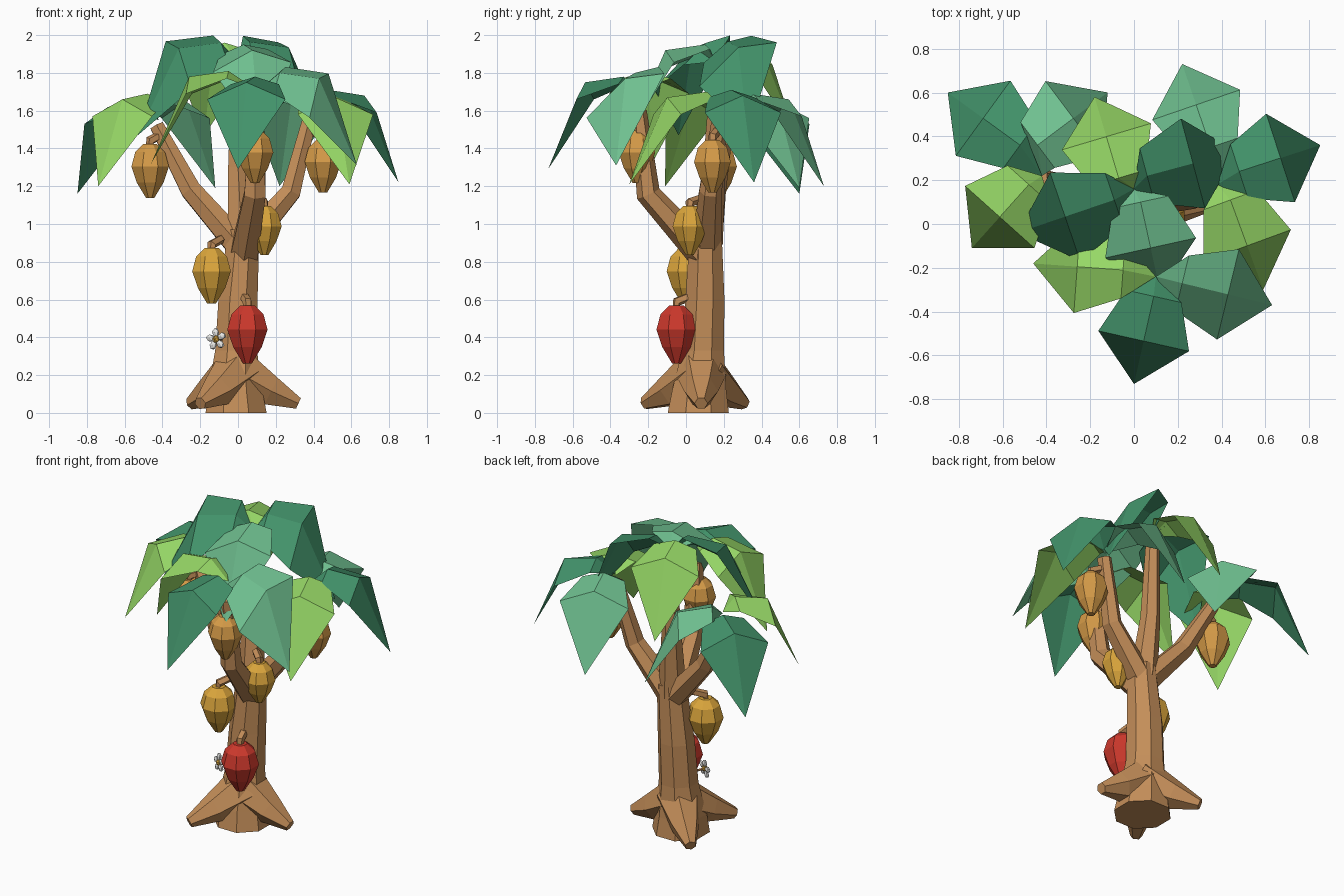
import bpy, bmesh, math
from mathutils import Vector, Matrix

if "Cube" in bpy.data.objects:
    bpy.data.objects.remove(bpy.data.objects["Cube"])


def material(name, rgb):
    m = bpy.data.materials.new(name)
    m.use_nodes = True
    m.diffuse_color = (*rgb, 1)
    m.node_tree.nodes["Principled BSDF"].inputs["Base Color"].default_value = (*rgb, 1)
    return m


bark = material("bark brown", (0.55, 0.27, 0.10))
deep = material("deep green", (0.055, 0.29, 0.145))
sea = material("sea green", (0.16, 0.53, 0.28))
lime = material("lime green", (0.31, 0.69, 0.135))
red = material("ripe red", (0.61, 0.04, 0.025))
gold = material("golden yellow", (0.71, 0.38, 0.045))
amber = material("amber", (0.67, 0.33, 0.065))
white = material("petal white", (0.82, 0.82, 0.80))


def finish(name, bm, mat):
    bmesh.ops.recalc_face_normals(bm, faces=bm.faces)
    mesh = bpy.data.meshes.new(name)
    bm.to_mesh(mesh)
    bm.free()
    mesh.materials.append(mat)
    ob = bpy.data.objects.new(name, mesh)
    bpy.context.collection.objects.link(ob)
    return ob


def tube(name, pts, sides, mat, upright=False):
    """Tapered faceted tube through (x, y, z, radius) points."""
    bm = bmesh.new()
    rings = []
    for i, p in enumerate(pts):
        a, b = pts[max(i - 1, 0)], pts[min(i + 1, len(pts) - 1)]
        axis = Vector((0, 0, 1)) if upright else Vector(b[:3]) - Vector(a[:3])
        turn = Vector((0, 0, 1)).rotation_difference(axis)
        ring = []
        for k in range(sides):
            t = math.tau * (k + 0.5) / sides
            off = Vector((math.cos(t), math.sin(t), 0)) * p[3]
            ring.append(bm.verts.new(Vector(p[:3]) + turn @ off))
        rings.append(ring)
    for low, high in zip(rings, rings[1:]):
        for k in range(sides):
            j = (k + 1) % sides
            bm.faces.new((low[k], low[j], high[j], high[k]))
    bm.faces.new(rings[0][::-1])
    bm.faces.new(rings[-1])
    return finish(name, bm, mat)


# Trunk
tube("trunk", [(-0.01, 0.065, 0, 0.175), (-0.015, 0.07, 0.12, 0.155), (-0.01, 0.09, 0.33, 0.12),
               (0, 0.1, 0.6, 0.112), (0.03, 0.105, 0.97, 0.09)], 8, bark, True)

# Three spreading roots
for i, (x, y) in enumerate([(0.32, 0.08), (-0.25, 0.31), (-0.2, -0.22)]):
    tube(f"root_{i + 1}", [(0, 0.08, 0.215, 0.14), (x * 0.55, 0.08 + (y - 0.08) * 0.55, 0.115, 0.09),
                           (x, y, 0.05, 0.035)], 6, bark)

# Branches
branches = {
    "right_branch": [(0.02, 0.11, 0.87, 0.08), (-0.25, 0.15, 1.18, 0.062), (-0.43, 0.21, 1.52, 0.042)],
    "front_branch": [(0.03, 0.1, 0.83, 0.085), (0.09, -0.2, 1.16, 0.065), (0.1, -0.25, 1.6, 0.042)],
    "left_branch": [(0.03, 0.11, 0.88, 0.08), (0.28, 0.13, 1.17, 0.06), (0.38, 0.18, 1.56, 0.042)],
    "back_branch": [(0.02, 0.11, 0.9, 0.085), (0.0, 0.15, 1.3, 0.06), (0.0, 0.17, 1.78, 0.042)],
}
for name, pts in branches.items():
    tube(name, pts, 6, bark)

# Pods: centre, size, colour and the point where the stem joins the wood
pod_profile = [(-0.155, 0.025), (-0.07, 0.08), (0.02, 0.113), (0.1, 0.09), (0.145, 0.042)]
pods = [
    ((-0.465, 0.17, 1.285), 0.95, amber, (-0.41, 0.19, 1.47)),
    ((0.09, -0.26, 1.36), 0.93, amber, (0.1, -0.25, 1.56)),
    ((0.45, 0.14, 1.31), 0.93, amber, (0.37, 0.17, 1.5)),
    ((0.14, 0.02, 0.97), 0.87, gold, (0.08, 0.07, 1.13)),
    ((-0.14, 0.0, 0.73), 0.98, gold, (-0.09, 0.06, 0.92)),
    ((0.05, -0.05, 0.42), 1.02, red, (0.03, 0.03, 0.62)),
]
for i, ((x, y, z), s, mat, joint) in enumerate(pods):
    tube(f"pod_{i + 1}", [(x, y, z + h * s, r * s) for h, r in pod_profile], 8, mat, True)
    tube(f"pod_stem_{i + 1}", [(x, y, z + 0.13 * s, 0.022), (x, y, z + 0.165 * s, 0.026),
                               (*joint, 0.024)], 5, bark)


# Broad drooping leaves folded along the midrib and tapering back to the
# branch crown; roll lifts one side
def leaf(name, crown, base, tip, top, mat, roll=0.0):
    start = Vector((*base, top))
    out = Vector((tip[0] - base[0], tip[1] - base[1], 0))
    side = Vector((-out.y, out.x, 0)).normalized()
    bm = bmesh.new()

    def vert(r, w, z):
        return bm.verts.new(start + out * r + side * w + Vector((0, 0, z + w * roll)))

    root = bm.verts.new((*crown, top - 0.1))
    rib, mid, end = vert(0, 0, 0), vert(0.51, 0, -0.03), vert(1, 0, -0.49)
    for s in (1, -1):
        inner, corner = vert(0, 0.13 * s, -0.04), vert(0.51, 0.212 * s, -0.12)
        bm.faces.new((root, rib, inner))
        bm.faces.new((rib, mid, corner, inner))
        bm.faces.new((mid, end, corner))
    finish(name, bm, mat)


# Leaves grouped by the crown they grow from
crowns = {
    (-0.42, 0.22): [
        ((-0.52, 0.36), (-0.85, 0.6), 1.65, deep),
        ((-0.44, 0.36), (-0.12, 0.6), 1.68, sea),
        ((-0.48, 0.18), (-0.74, -0.11), 1.69, lime)],
    (0.0, 0.16): [
        ((-0.07, 0.21), (-0.18, 0.58), 1.96, lime),
        ((0.06, 0.22), (0.47, 0.33), 1.965, deep, 0.55),
        ((-0.09, 0.11), (-0.53, -0.04), 1.96, deep, -0.6),
        ((0.03, 0.1), (0.12, -0.31), 1.95, sea, 0.12)],
    (0.38, 0.18): [
        ((0.35, 0.35), (0.22, 0.73), 1.69, sea),
        ((0.48, 0.24), (0.85, 0.36), 1.71, deep),
        ((0.44, 0.11), (0.59, -0.3), 1.70, lime)],
    (0.1, -0.24): [
        ((0.09, -0.33), (0, -0.73), 1.78, deep),
        ((0.22, -0.27), (0.63, -0.37), 1.80, sea, 0.55),
        ((-0.05, -0.21), (-0.46, -0.18), 1.81, lime)],
}
for c, (crown, group) in enumerate(crowns.items()):
    for i, spec in enumerate(group):
        leaf(f"leaf_{c + 1}_{i + 1}", crown, *spec)

# Small blossom on the trunk
place = (Matrix.Translation((-0.115, -0.03, 0.39))
         @ Vector((0, 0, 1)).rotation_difference(Vector((-0.5, -1, 0.1))).to_matrix().to_4x4())
bm = bmesh.new()
for k in range(5):
    spin = Matrix.Rotation(math.tau * k / 5, 4, "Z")
    shape = (Matrix.Translation((0.036, 0, 0)) @ Matrix.Diagonal((0.026, 0.021, 0.014, 1)))
    bmesh.ops.create_icosphere(bm, subdivisions=1, radius=1, matrix=place @ spin @ shape)
finish("blossom_petals", bm, white)
bm = bmesh.new()
bmesh.ops.create_icosphere(bm, subdivisions=1, radius=0.021, matrix=place)
finish("blossom_centre", bm, gold)
tube("blossom_stem", [(-0.115, -0.025, 0.39, 0.007), (-0.06, 0.06, 0.38, 0.007)], 5, bark)
